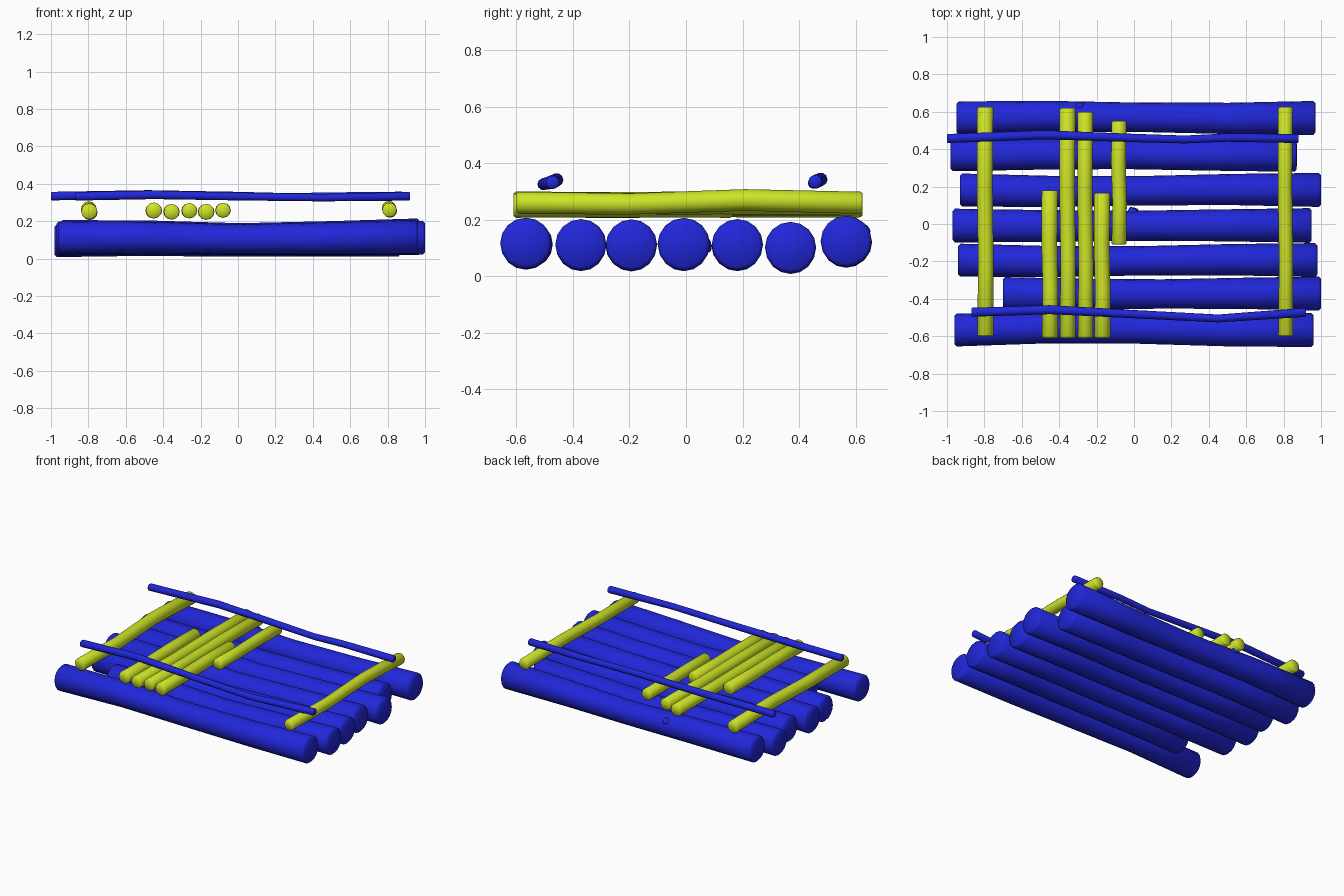
import bpy, bmesh, math
from mathutils import Vector


def material(name, color):
    m = bpy.data.materials.new(name)
    m.diffuse_color = color
    return m


BLUE = material("blue_wood", (0.015, 0.02, 0.70, 1))
YELLOW = material("yellow_wood", (0.62, 0.78, 0.02, 1))


def pole(name, stations, mat, sides=14, bevel=0.012):
    """Log through stations (x, y, z, radius), with softly bevelled ends."""
    pts = [(Vector(s[:3]), s[3]) for s in stations]
    d0 = (pts[1][0] - pts[0][0]).normalized()
    d1 = (pts[-1][0] - pts[-2][0]).normalized()
    first, last = pts[0], pts[-1]
    pts[0] = (first[0] + d0 * bevel, first[1])
    pts[-1] = (last[0] - d1 * bevel, last[1])
    pts = [(first[0], first[1] * 0.86)] + pts + [(last[0], last[1] * 0.86)]
    axis = (last[0] - first[0]).normalized()
    ref = Vector((0, 0, 1)) if abs(axis.z) < 0.8 else Vector((0, 1, 0))
    u = axis.cross(ref).normalized()
    v = axis.cross(u)
    bm = bmesh.new()
    rings = []
    for p, r in pts:
        rings.append([bm.verts.new(p + r * (math.cos(a) * u + math.sin(a) * v))
                      for a in (2 * math.pi * i / sides for i in range(sides))])
    for a, b in zip(rings, rings[1:]):
        for i in range(sides):
            j = (i + 1) % sides
            bm.faces.new((a[i], a[j], b[j], b[i]))
    bm.faces.new(rings[0])
    bm.faces.new(rings[-1])
    bmesh.ops.recalc_face_normals(bm, faces=bm.faces)
    for f in bm.faces:
        f.smooth = True
    me = bpy.data.meshes.new(name)
    bm.to_mesh(me)
    bm.free()
    me.materials.append(mat)
    ob = bpy.data.objects.new(name, me)
    bpy.context.collection.objects.link(ob)
    return ob


# Deck logs: x start, x end, y, z, radius, bend in y
logs = [(-0.96, 0.96, -0.567, 0.113, 0.088, 0.012),
        (-0.70, 1.00, -0.372, 0.108, 0.088, -0.004),
        (-0.94, 0.98, -0.193, 0.107, 0.088, -0.008),
        (-0.97, 0.95, -0.008, 0.110, 0.090, -0.003),
        (-0.93, 1.00, 0.182, 0.108, 0.088, -0.008),
        (-0.98, 0.87, 0.370, 0.098, 0.088, 0.004),
        (-0.95, 0.97, 0.567, 0.120, 0.088, 0.008)]
for n, (x0, x1, y, z, r, b) in enumerate(logs):
    pole(f"deck_log_{n + 1}",
         [(x0, y, z - 0.002, r),
          (x0 + 0.25 * (x1 - x0), y + b, z, r * 0.95),
          (x0 + 0.50 * (x1 - x0), y + b * 0.5, z - 0.009, r * 0.89),
          (x0 + 0.76 * (x1 - x0), y - b * 0.3, z - 0.003, r * 0.95),
          (x1, y, z + 0.004, r * 1.03)], BLUE, 16)

# Cross poles: x, y start, y end, z, radius, upward bend
cross = [(-0.795, -0.60, 0.625, 0.252, 0.043, 0.012),
         (0.81, -0.60, 0.625, 0.260, 0.039, 0.010),
         (-0.45, -0.61, 0.18, 0.257, 0.043, 0.0),
         (-0.355, -0.61, 0.62, 0.250, 0.042, 0.0),
         (-0.26, -0.61, 0.60, 0.256, 0.041, 0.0),
         (-0.17, -0.61, 0.165, 0.250, 0.043, 0.0),
         (-0.08, -0.11, 0.55, 0.258, 0.040, 0.0)]
for n, (x, y0, y1, z, r, b) in enumerate(cross):
    pole(f"cross_pole_{n + 1}",
         [(x, y0, z, r),
          (x + 0.003, y0 + 0.33 * (y1 - y0), z - b * 0.4, r * 0.96),
          (x - 0.003, y0 + 0.66 * (y1 - y0), z + b, r * 0.98),
          (x, y1, z, r)], YELLOW, 12, 0.008)

# Thin rails tied across the top
pole("back_rail", [(-1.0, 0.457, 0.334, 0.024), (-0.48, 0.477, 0.343, 0.024),
                   (0.0, 0.460, 0.336, 0.022), (0.27, 0.452, 0.330, 0.021),
                   (0.50, 0.462, 0.333, 0.022), (0.88, 0.457, 0.335, 0.024)],
     BLUE, 10, 0.005)
pole("front_rail", [(-0.87, -0.472, 0.333, 0.024), (-0.45, -0.458, 0.341, 0.024),
                    (0.0, -0.482, 0.332, 0.022), (0.45, -0.505, 0.326, 0.021),
                    (0.92, -0.472, 0.333, 0.024)], BLUE, 10, 0.005)

# Broken branch stubs
pole("middle_log_stub", [(-0.02, 0.0, 0.10, 0.04), (0.0, 0.085, 0.11, 0.025)],
     BLUE, 8, 0.005)
pole("back_log_stub", [(-0.27, 0.59, 0.13, 0.04), (-0.30, 0.64, 0.17, 0.022)],
     BLUE, 8, 0.005)
